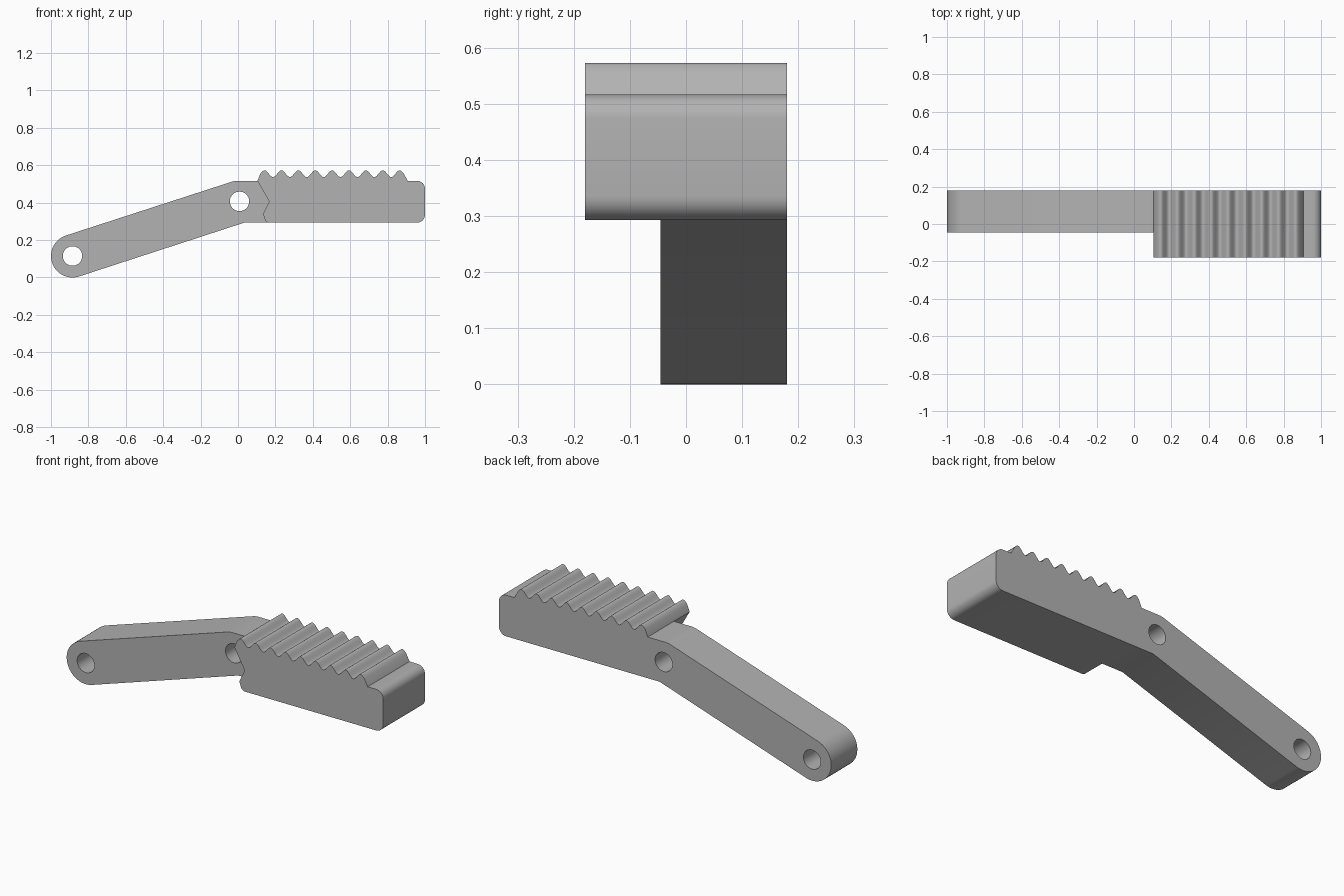
import bpy, math
from mathutils import Vector

cube = bpy.data.objects.get("Cube")
if cube:
    bpy.data.objects.remove(cube)

grey = bpy.data.materials.new("plain grey")
grey.use_nodes = True
grey.diffuse_color = (0.45, 0.45, 0.45, 1)
grey.node_tree.nodes["Principled BSDF"].inputs["Base Color"].default_value = grey.diffuse_color


def arc(cx, cz, r, start, end, steps):
    angles = [math.radians(start + (end - start) * i / steps) for i in range(steps + 1)]
    return [(cx + r * math.cos(a), cz + r * math.sin(a)) for a in angles]


def fillet(before, corner, after, r, steps=8):
    """Points of a tangent arc that rounds one corner."""
    c = Vector(corner)
    u, v = (Vector(before) - c).normalized(), (Vector(after) - c).normalized()
    half = u.angle(v) / 2
    mid = c + (u + v).normalized() * (r / math.sin(half))
    p = c + u * (r / math.tan(half)) - mid
    q = c + v * (r / math.tan(half)) - mid
    sweep = p.angle(q)
    return [tuple(mid + (p * math.sin(sweep * (1 - i / steps)) + q * math.sin(sweep * i / steps))
                  / math.sin(sweep)) for i in range(steps + 1)]


def extrude(name, outline, y0, y1):
    """Solid prism from an x-z outline."""
    n = len(outline)
    verts = [(x, y, z) for y in (y0, y1) for x, z in outline]
    faces = [list(range(n)), list(range(2 * n - 1, n - 1, -1))]
    faces += [(i, n + i, n + (i + 1) % n, (i + 1) % n) for i in range(n)]
    mesh = bpy.data.meshes.new(name)
    mesh.from_pydata(verts, [], faces)
    mesh.materials.append(grey)
    obj = bpy.data.objects.new(name, mesh)
    bpy.context.collection.objects.link(obj)
    return obj


def combine(target, other, operation):
    mod = target.modifiers.new(operation, 'BOOLEAN')
    mod.operation, mod.solver, mod.object = operation, 'EXACT', other
    bpy.context.view_layer.objects.active = target
    bpy.ops.object.modifier_apply(modifier=mod.name)
    bpy.data.objects.remove(other)


BACK, ARM_FRONT, JAW_FRONT = 0.18, -0.045, -0.18
BOTTOM, TOP = 0.293, 0.517
END, PIVOT = (-0.885, 0.115), (0.008, 0.407)

# Bent arm with a round end
arm_end = arc(*END, 0.115, 108, 288, 24)
bend = fillet(arm_end[0], (-0.018, TOP), (0.1, TOP), 0.11, 4)
arm_outline = arm_end + [(0.033, BOTTOM), (0.25, BOTTOM), (0.25, TOP)] + bend[::-1]
arm = extrude("clamp_arm", arm_outline, ARM_FRONT, BACK)

# Jaw block: notched left edge, rounded right corners, row of wavy teeth on top
pitch, first, count = 0.0903, 0.142, 9
last = first + pitch * (count - 1)
notch, heel = (0.167, 0.407), (0.115, BOTTOM)
jaw_outline = [(0.104, TOP), notch]
jaw_outline += fillet(notch, (0.134, 0.34), (0.15, BOTTOM), 0.02, 4)
jaw_outline += fillet((0.134, 0.34), (0.15, BOTTOM), (0.5, BOTTOM), 0.025, 6)
jaw_outline += fillet((0.5, BOTTOM), (1, BOTTOM), (1, TOP), 0.043)
jaw_outline += fillet((1, BOTTOM), (1, TOP), (0.9, TOP), 0.043)
jaw_outline += [(0.907, TOP), (last + 0.022, 0.556)]
steps = 16 * (count - 1)
for i in range(-2, steps + 3):
    x = last - pitch * i / 16
    jaw_outline.append((x, 0.555 + 0.018 * math.cos(math.tau * i / 16)))
jaw_outline.append((first - 0.022, 0.556))
jaw = extrude("jaw", jaw_outline, JAW_FRONT, BACK)
combine(arm, jaw, 'UNION')

# Pin holes through the arm
for x, z in (END, PIVOT):
    hole = extrude("pin_hole", arc(x, z, 0.052, 0, 348.75, 31), -0.3, 0.3)
    hole.hide_render = True
    combine(arm, hole, 'DIFFERENCE')

bpy.ops.object.select_all(action='DESELECT')
arm.select_set(True)
bpy.context.view_layer.objects.active = arm
bpy.ops.object.shade_smooth_by_angle(angle=math.radians(30))
